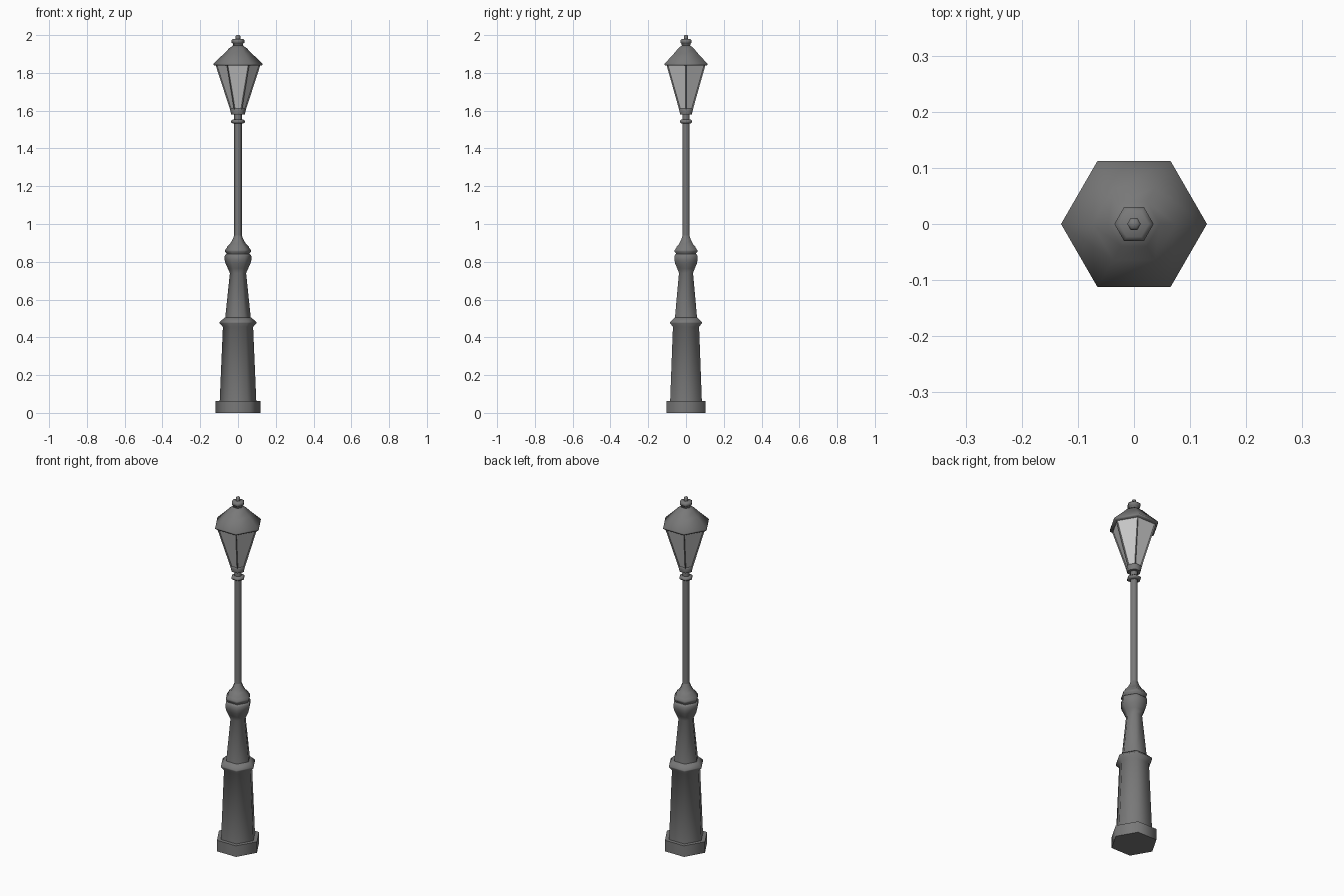
import bpy, bmesh
from math import cos, sin, pi, radians

if "Cube" in bpy.data.objects:
    bpy.data.objects.remove(bpy.data.objects["Cube"])

SIDES = 6
iron = bpy.data.materials.new("dark_iron")
iron.diffuse_color = (0.19, 0.19, 0.19, 1)
iron.use_nodes = True
iron.node_tree.nodes["Principled BSDF"].inputs["Base Color"].default_value = iron.diffuse_color
glass = bpy.data.materials.new("pale_glass")
glass.diffuse_color = (0.8, 0.8, 0.8, 1)
glass.use_nodes = True
glass.node_tree.nodes["Principled BSDF"].inputs["Base Color"].default_value = glass.diffuse_color


def hex_lathe(name, profile, smooth=65):
    """Stack hexagonal rings (radius, height) into a closed solid."""
    bm = bmesh.new()
    rings = [[bm.verts.new((r * cos(2 * pi * i / SIDES), r * sin(2 * pi * i / SIDES), z))
              for i in range(SIDES)] for r, z in profile]
    for a, b in zip(rings, rings[1:]):
        for i in range(SIDES):
            j = (i + 1) % SIDES
            bm.faces.new((a[i], a[j], b[j], b[i]))
    bm.faces.new(rings[0][::-1])
    bm.faces.new(rings[-1])
    bm.normal_update()
    mesh = bpy.data.meshes.new(name)
    bm.to_mesh(mesh)
    bm.free()
    mesh.materials.append(iron)
    obj = bpy.data.objects.new(name, mesh)
    bpy.context.collection.objects.link(obj)
    if smooth:
        bpy.ops.object.select_all(action='DESELECT')
        obj.select_set(True)
        bpy.context.view_layer.objects.active = obj
        bpy.ops.object.shade_smooth_by_angle(angle=radians(smooth))
    return obj


# Plinth and tapered pedestal
hex_lathe("plinth", [(0.12, 0), (0.12, 0.063)])
hex_lathe("lower_shaft", [(0.097, 0.06), (0.08, 0.455), (0.097, 0.475),
                          (0.097, 0.481), (0.07, 0.505)])
hex_lathe("upper_shaft", [(0.068, 0.50), (0.043, 0.74), (0.054, 0.765), (0.066, 0.79),
                          (0.071, 0.81), (0.071, 0.83), (0.064, 0.84)])
hex_lathe("shaft_cap", [(0.06, 0.838), (0.06, 0.845), (0.069, 0.853), (0.069, 0.862),
                        (0.06, 0.872), (0.057, 0.88), (0.042, 0.895), (0.03, 0.915),
                        (0.02, 0.94)])

# Slim pole with collar
hex_lathe("pole", [(0.02, 0.93), (0.02, 1.585)])
hex_lathe("pole_collar", [(0.028, 1.532), (0.037, 1.538), (0.037, 1.546), (0.028, 1.553)])

# Lantern: foot, then flared body with recessed panes
hex_lathe("lantern_foot", [(0.036, 1.58), (0.042, 1.605), (0.038, 1.612)])
lantern = hex_lathe("lantern_body", [(0.037, 1.59), (0.12, 1.845)], smooth=0)
lantern.data.materials.append(glass)
bm = bmesh.new()
bm.from_mesh(lantern.data)
panes = [f for f in bm.faces if len(f.verts) == 4]
bmesh.ops.inset_individual(bm, faces=panes, thickness=0.008, depth=-0.005)
for pane in panes:
    pane.material_index = 1
bm.to_mesh(lantern.data)
bm.free()

# Roof and finial
hex_lathe("roof", [(0.125, 1.838), (0.13, 1.843), (0.13, 1.849), (0.074, 1.902),
                   (0.046, 1.931), (0.026, 1.945)])
hex_lathe("roof_crown", [(0.025, 1.943), (0.027, 1.955), (0.035, 1.96),
                         (0.035, 1.973), (0.026, 1.98)])
hex_lathe("finial", [(0.012, 1.978), (0.012, 1.995), (0.008, 2.0)])
